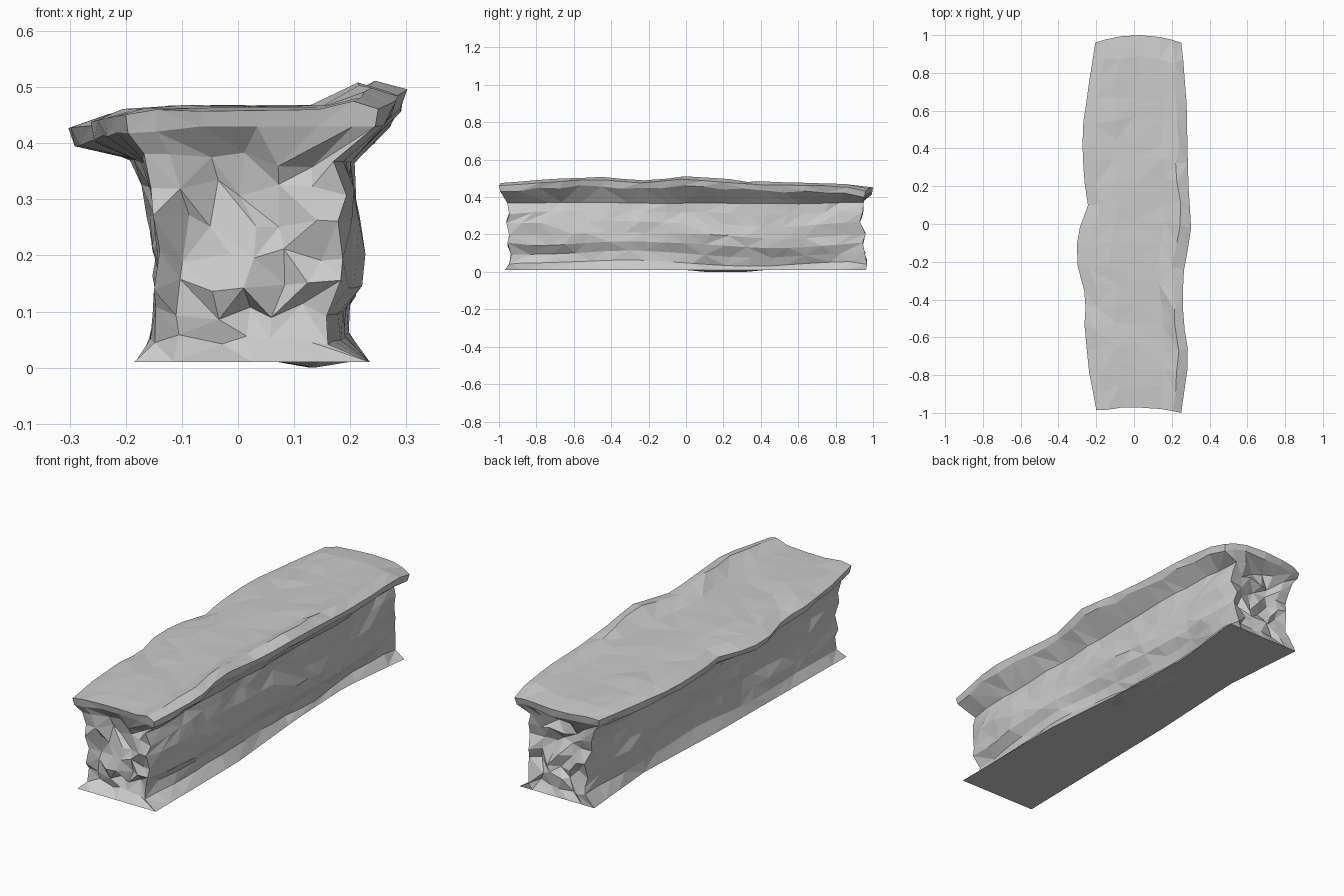
import bpy, bmesh, random
from mathutils import noise, Vector

if "Cube" in bpy.data.objects:
    bpy.data.objects.remove(bpy.data.objects["Cube"])

random.seed(4)


def lerp(table, t):
    """Piecewise linear lookup in a list of (key, value)."""
    if t <= table[0][0]:
        return table[0][1]
    for (a, va), (b, vb) in zip(table, table[1:]):
        if t <= b:
            return va + (vb - va) * (t - a) / (b - a)
    return table[-1][1]


# Rock wall section: height, left x, right x, front y, back y
ROWS = [
    (0.01, -0.175, 0.22, -0.968, 0.962),
    (0.055, -0.150, 0.192, -0.945, 0.968),
    (0.10, -0.145, 0.186, -0.935, 0.955),
    (0.15, -0.145, 0.207, -0.955, 0.945),
    (0.20, -0.143, 0.213, -0.945, 0.96),
    (0.26, -0.148, 0.204, -0.96, 0.93),
    (0.32, -0.153, 0.202, -0.945, 0.945),
    (0.37, -0.170, 0.198, -0.955, 0.95),
]
# Base outline along the length
BASE_L = [(-1, -0.185), (0, -0.17), (0.55, -0.145), (1, -0.18)]
BASE_R = [(-1, 0.235), (-0.35, 0.235), (0.2, 0.19), (0.6, 0.175), (1, 0.22)]
# Overhanging cap: plan outline and rim heights along the length
LIP_L = [(-1, -0.20), (-0.8, -0.235), (-0.55, -0.263), (-0.37, -0.252),
         (-0.2, -0.305), (-0.03, -0.30), (0.1, -0.242), (0.25, -0.265),
         (0.5, -0.275), (0.7, -0.25), (1, -0.205)]
LIP_R = [(-1, 0.25), (-0.8, 0.282), (-0.65, 0.285), (-0.5, 0.258),
         (-0.25, 0.26), (0, 0.302), (0.25, 0.287), (0.7, 0.278), (1, 0.25)]
RIM_L = [(-1, 0.455), (-0.5, 0.44), (-0.15, 0.43), (0.3, 0.44), (1, 0.445)]
RIM_R = [(-1, 0.475), (-0.5, 0.51), (-0.2, 0.488), (0, 0.51),
         (0.4, 0.48), (0.85, 0.474), (1, 0.445)]
MID = [(-1, 0.457), (-0.8, 0.465), (0, 0.463), (0.9, 0.463), (1, 0.45)]
CAP_U = [0, 0.12, 0.3, 0.52, 0.76, 0.9, 1]   # column spacing on the cap

NI, NJ, NK = 6, len(ROWS) + 1, 18      # columns, rows, lengthwise steps


def point(i, j, k):
    u, v = i / NI, k / NK
    y0 = -1 + 2 * v
    end, side = k in (0, NK), i in (0, NI)
    r = lambda a: random.uniform(-a, a)
    if j >= len(ROWS):                 # cap underside row and cap top row
        low = j == len(ROWS)
        u = CAP_U[i]
        xl, xr = lerp(LIP_L, y0), lerp(LIP_R, y0)
        x = xl + (xr - xl) * u
        rl, rr, mid = lerp(RIM_L, y0), lerp(RIM_R, y0), lerp(MID, y0)
        z = lerp([(0, rl - 0.004), (0.12, (rl + mid) / 2 + 0.004), (0.3, mid),
                  (0.76, mid + 0.003), (0.9, rr), (1, rr - 0.014)], u)
        bow = abs(2 * u - 1)
        front = -0.972 - 0.028 * max(0, 2 * u - 1) ** 2 - 0.012 * (u < 0.2)
        back = 1.0 - 0.04 * bow ** 2
        y = front + (back - front) * v
        if low:
            z -= 0.032 + r(0.008)
            if side:
                x *= 0.965 + r(0.02)
            if end:
                z = min(z, 0.43)
                y *= 0.993
        elif not end:
            y += r(0.02)
            if not side:
                x += r(0.01)
                z += r(0.004)
        return Vector((x, y, z))
    z, xl, xr, front, back = ROWS[j]
    if j == 0:
        xl, xr = lerp(BASE_L, y0), lerp(BASE_R, y0)
    else:                              # base outline fades out up the wall
        xr -= 0.022 * max(0, abs(y0) - 0.75) / 0.25
        if j == 1:
            xl += (lerp(BASE_L, y0) + 0.175) * 0.5
            xr += (lerp(BASE_R, y0) - 0.215) * 0.6
    x, y = xl + (xr - xl) * u, front + (back - front) * v
    if j == 0:                         # flat base with a small foot below it
        if i == NI - 1 and 0 < y < 0.4:
            z = 0.0
        return Vector((x, y, z))
    # rough stone, with the features stretched along the wall
    n = noise.noise_vector(Vector((x * 7, y * 2.2, z * 10)))
    if side:
        x += n.x * 0.026 + r(0.006)
    if end:
        if not side:
            y += (0.018 + r(0.024)) * (1 if k == 0 else -1)
            x += r(0.018)
        z += r(0.015)
    else:
        y += r(0.03)
        fade = 1 if j < len(ROWS) - 1 else 0.4
        z += fade * (n.z * 0.012
                     + 0.035 * noise.noise(Vector((z * 3, y * 1.3, i))))
    return Vector((x, y, max(z, 0.03)))


bm = bmesh.new()
verts = {}


def vert(*key):
    if key not in verts:
        verts[key] = bm.verts.new(point(*key))
    return verts[key]


def skin(na, nb, place):
    """Cover one side of the block with randomly split quads."""
    for a in range(na):
        for b in range(nb):
            q = [vert(*place(a + da, b + db))
                 for da, db in ((0, 0), (1, 0), (1, 1), (0, 1))]
            if random.random() < 0.5:
                q = q[1:] + q[:1]
            bm.faces.new((q[0], q[1], q[2]))
            bm.faces.new((q[0], q[2], q[3]))


for e in (0, 1):
    skin(NK, NJ, lambda a, b: (e * NI, b, a))     # long sides
    skin(NI, NJ, lambda a, b: (a, b, e * NK))     # end faces
    skin(NI, NK, lambda a, b: (a, e * NJ, b))     # base and cap top
bmesh.ops.recalc_face_normals(bm, faces=bm.faces)

mesh = bpy.data.meshes.new("rock_ledge")
bm.to_mesh(mesh)
bm.free()
bpy.context.collection.objects.link(bpy.data.objects.new("rock_ledge", mesh))
